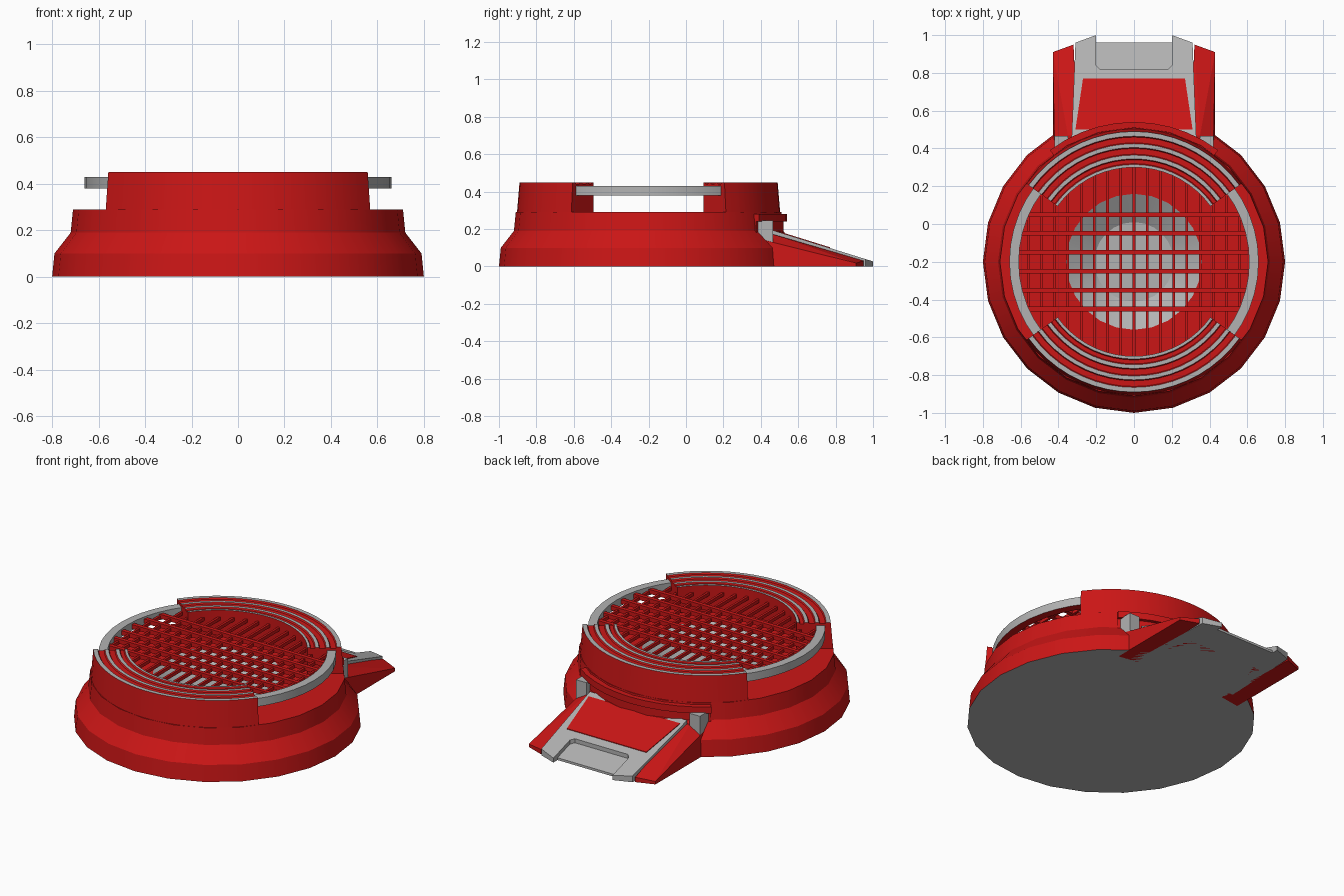
import bpy, bmesh, math
from mathutils import Vector

if "Cube" in bpy.data.objects:
    bpy.data.objects.remove(bpy.data.objects["Cube"])

CY = -0.2  # centre of the round body


def material(name, col):
    m = bpy.data.materials.new(name)
    m.diffuse_color = (*col, 1)
    m.use_nodes = True
    m.node_tree.nodes["Principled BSDF"].inputs["Base Color"].default_value = m.diffuse_color
    return m


RED = material("red", (0.6, 0.008, 0.008))
GREY = material("grey", (0.45, 0.45, 0.45))


def finish(name, bm, mats, smooth=None):
    bmesh.ops.remove_doubles(bm, verts=bm.verts, dist=1e-5)
    bmesh.ops.recalc_face_normals(bm, faces=bm.faces)
    me = bpy.data.meshes.new(name)
    bm.to_mesh(me)
    bm.free()
    ob = bpy.data.objects.new(name, me)
    bpy.context.collection.objects.link(ob)
    for m in mats:
        me.materials.append(m)
    if smooth:
        bpy.ops.object.select_all(action='DESELECT')
        ob.select_set(True)
        bpy.context.view_layer.objects.active = ob
        bpy.ops.object.shade_smooth_by_angle(angle=math.radians(smooth))
    return ob


def sweep(name, profile, segs, a0=0, a1=360, grey=()):
    """Turn a closed (r, z) profile about the body axis; edges in grey are grey."""
    bm = bmesh.new()
    full = a1 - a0 == 360
    rings = []
    for i in range(segs if full else segs + 1):
        a = math.radians(a0 + (a1 - a0) * i / segs)
        rings.append([bm.verts.new((r * math.cos(a), CY + r * math.sin(a), z)) for r, z in profile])
    n = len(profile)
    for i in range(segs):
        p, q = rings[i], rings[(i + 1) % len(rings)]
        for j in range(n):
            k = (j + 1) % n
            if profile[j][0] == 0 and profile[k][0] == 0:
                continue
            bm.faces.new((p[j], p[k], q[k], q[j])).material_index = int(j in grey)
    if not full:
        bm.faces.new(rings[0])
        bm.faces.new(rings[-1])
    return finish(name, bm, [RED, GREY], 30)


def box(bm, x0, x1, y0, y1, z0, z1):
    v = [bm.verts.new((x, y, z)) for x in (x0, x1) for y in (y0, y1) for z in (z0, z1)]
    for f in ((0, 1, 3, 2), (4, 6, 7, 5), (0, 4, 5, 1), (2, 3, 7, 6), (0, 2, 6, 4), (1, 5, 7, 3)):
        bm.faces.new([v[i] for i in f])


def ramp_slab(name, outline, lift, mat):
    """Upright slab standing on the ground whose top follows the ramp slope."""
    bm = bmesh.new()
    low = [bm.verts.new((x, y, 0)) for x, y in outline]
    top = [bm.verts.new((x, y, 0.17 - 0.311 * (y - 0.54) + lift)) for x, y in outline]
    bm.faces.new(low)
    bm.faces.new(top)
    for i in range(len(low)):
        j = (i + 1) % len(low)
        bm.faces.new((low[i], low[j], top[j], top[i]))
    finish(name, bm, [mat])


# Round body with flat deck and a conical pit in the middle
sweep("body", [(0, 0), (0.8, 0), (0.79, 0.1), (0.72, 0.19), (0.71, 0.29),
               (0.36, 0.29), (0.21, 0.2), (0, 0.2)], 24, grey=(0, 5, 6))

# Raised front and back arcs with grooved tops
arc = [(0.5, 0.27), (0.705, 0.27), (0.69, 0.45), (0.665, 0.45), (0.66, 0.442), (0.63, 0.442),
       (0.625, 0.45), (0.605, 0.45), (0.6, 0.442), (0.57, 0.442), (0.565, 0.45),
       (0.545, 0.45), (0.54, 0.442), (0.52, 0.442), (0.515, 0.45), (0.5, 0.45)]
for name, a in (("front_arc", 216), ("back_arc", 36)):
    sweep(name, arc, 18, a, a + 108, grey=(2, 6, 10, 14))

# Rail ring carrying the grille
sweep("rail_ring", [(0.61, 0.38), (0.66, 0.38), (0.66, 0.43), (0.61, 0.43)], 48, grey=(1, 2, 3))

# Grille: wide cross bars and thin long bars, cut to the ring
bm = bmesh.new()
for i in range(6):
    y = 0.05 - 0.1 * i
    h = math.sqrt(0.62 ** 2 - (y - CY) ** 2)
    box(bm, -h, h, y - 0.012, y + 0.012, 0.392, 0.418)
for i in range(-8, 9):
    x = i * 0.07
    h = math.sqrt(0.62 ** 2 - x * x)
    box(bm, x - 0.007, x + 0.007, CY - h, CY + h, 0.388, 0.408)
finish("grille", bm, [RED])

# Stepped lintel over the ramp
sweep("lintel_upper", [(0.6, 0.24), (0.74, 0.24), (0.74, 0.28), (0.6, 0.28)], 10, 53, 127)
sweep("lintel_lower", [(0.6, 0.16), (0.72, 0.16), (0.72, 0.24), (0.6, 0.24)], 10, 53, 127)

for side, s in (("left", -1), ("right", 1)):
    # Door posts
    bm = bmesh.new()
    box(bm, *sorted((s * 0.35, s * 0.42)), 0.36, 0.465, 0.13, 0.245)
    finish(side + "_door_post", bm, [GREY])
    # Sloped ramp flanks
    bm = bmesh.new()
    for p in ((0.43, 0.38, 0), (0.43, 0.91, 0), (0.43, 0.91, 0.018), (0.35, 0.47, 0.17),
              (0.32, 0.95, 0), (0.32, 0.95, 0.03), (0.3, 0.46, 0.175), (0.3, 0.4, 0), (0.42, 0.38, 0.15)):
        bm.verts.new((s * p[0], p[1], p[2]))
    bmesh.ops.convex_hull(bm, input=bm.verts)
    finish(side + "_ramp_flank", bm, [RED])

# Ramp plate with an end notch, its sunken floor, and the red tread panel
ramp_slab("ramp_plate", [(-0.33, 0.46), (0.33, 0.46), (0.31, 0.96), (0.2, 1.0), (0.2, 0.84), (0.18, 0.82),
                         (-0.18, 0.82), (-0.2, 0.84), (-0.2, 1.0), (-0.31, 0.96)], 0, GREY)
ramp_slab("notch_floor", [(-0.2, 0.8), (0.2, 0.8), (0.2, 0.96), (-0.2, 0.96)], -0.025, GREY)
ramp_slab("ramp_tread", [(-0.31, 0.5), (0.31, 0.5), (0.27, 0.77), (-0.27, 0.77)], 0.004, RED)
